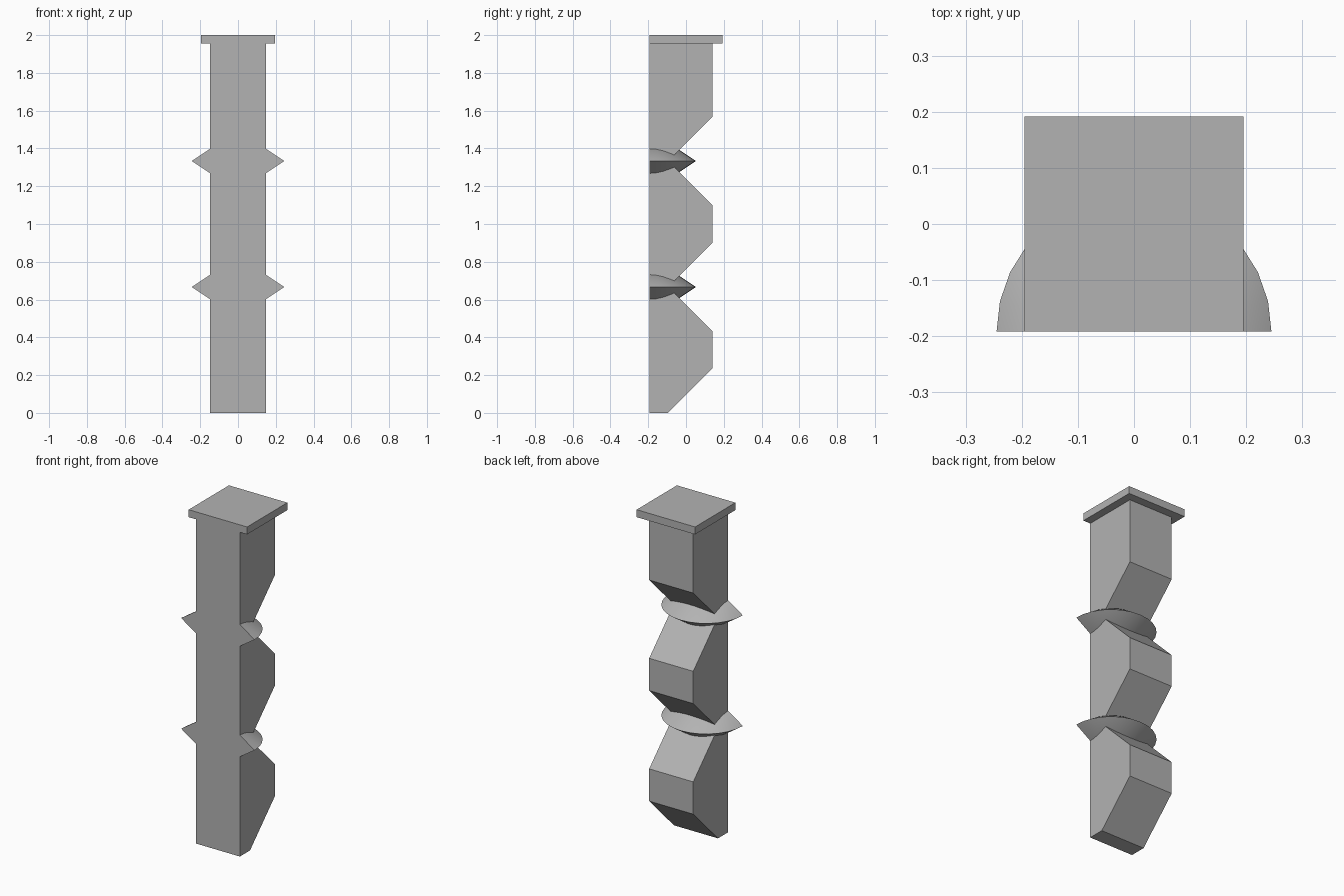
import bpy
import bmesh
from math import pi, sin, cos

cube = bpy.data.objects.get("Cube")
if cube:
    bpy.data.objects.remove(cube, do_unlink=True)

grey = bpy.data.materials.new("stone_grey")
grey.use_nodes = True
colour = (0.45, 0.45, 0.45, 1)
grey.diffuse_color = colour
grey.node_tree.nodes["Principled BSDF"].inputs["Base Color"].default_value = colour

FRONT, BACK, NECK = -0.192, 0.141, -0.095   # depths of wall face, lobes and notches
HALF_W = 0.147
CAP_Z, PITCH = 1.955, 2 / 3
CUT = BACK - NECK                           # 45 degree chamfer
RING_R, RING_H, STEPS = 0.245, 0.163, 14


def make_object(name, bm):
    bmesh.ops.recalc_face_normals(bm, faces=bm.faces)
    mesh = bpy.data.meshes.new(name)
    bm.to_mesh(mesh)
    bm.free()
    mesh.materials.append(grey)
    obj = bpy.data.objects.new(name, mesh)
    bpy.context.collection.objects.link(obj)
    return obj


def extrude_profile(name, profile, half_width):
    """Extrude a (y, z) outline across x."""
    bm = bmesh.new()
    face = bm.faces.new([bm.verts.new((-half_width, y, z)) for y, z in profile])
    new = bmesh.ops.extrude_face_region(bm, geom=[face])["geom"]
    verts = [v for v in new if isinstance(v, bmesh.types.BMVert)]
    bmesh.ops.translate(bm, verts=verts, vec=(2 * half_width, 0, 0))
    return make_object(name, bm)


# Column: flat front, three chamfered lobes at the back
outline = [(FRONT, 0), (NECK, 0)]
for i in range(3):
    base = i * PITCH
    outline.append((BACK, base + CUT))
    if i < 2:
        outline += [(BACK, base + PITCH - CUT), (NECK, base + PITCH)]
outline += [(BACK, CAP_Z), (FRONT, CAP_Z)]
extrude_profile("column", outline, HALF_W)

# Square cap
extrude_profile("cap", [(FRONT, CAP_Z), (-FRONT, CAP_Z), (-FRONT, 2), (FRONT, 2)], 0.195)


# Half double-cone rings set in the notches
def half_ring(name, z):
    bm = bmesh.new()
    rim = [bm.verts.new((RING_R * cos(pi * i / STEPS), FRONT + RING_R * sin(pi * i / STEPS), z))
           for i in range(STEPS + 1)]
    top = bm.verts.new((0, FRONT, z + RING_H))
    bottom = bm.verts.new((0, FRONT, z - RING_H))
    for a, b in zip(rim, rim[1:]):
        bm.faces.new((a, b, top))
        bm.faces.new((b, a, bottom))
    bm.faces.new((top, rim[-1], bottom, rim[0]))
    obj = make_object(name, bm)
    bpy.ops.object.select_all(action='DESELECT')
    obj.select_set(True)
    bpy.context.view_layer.objects.active = obj
    bpy.ops.object.shade_smooth_by_angle()


half_ring("lower_ring", PITCH)
half_ring("upper_ring", 2 * PITCH)
